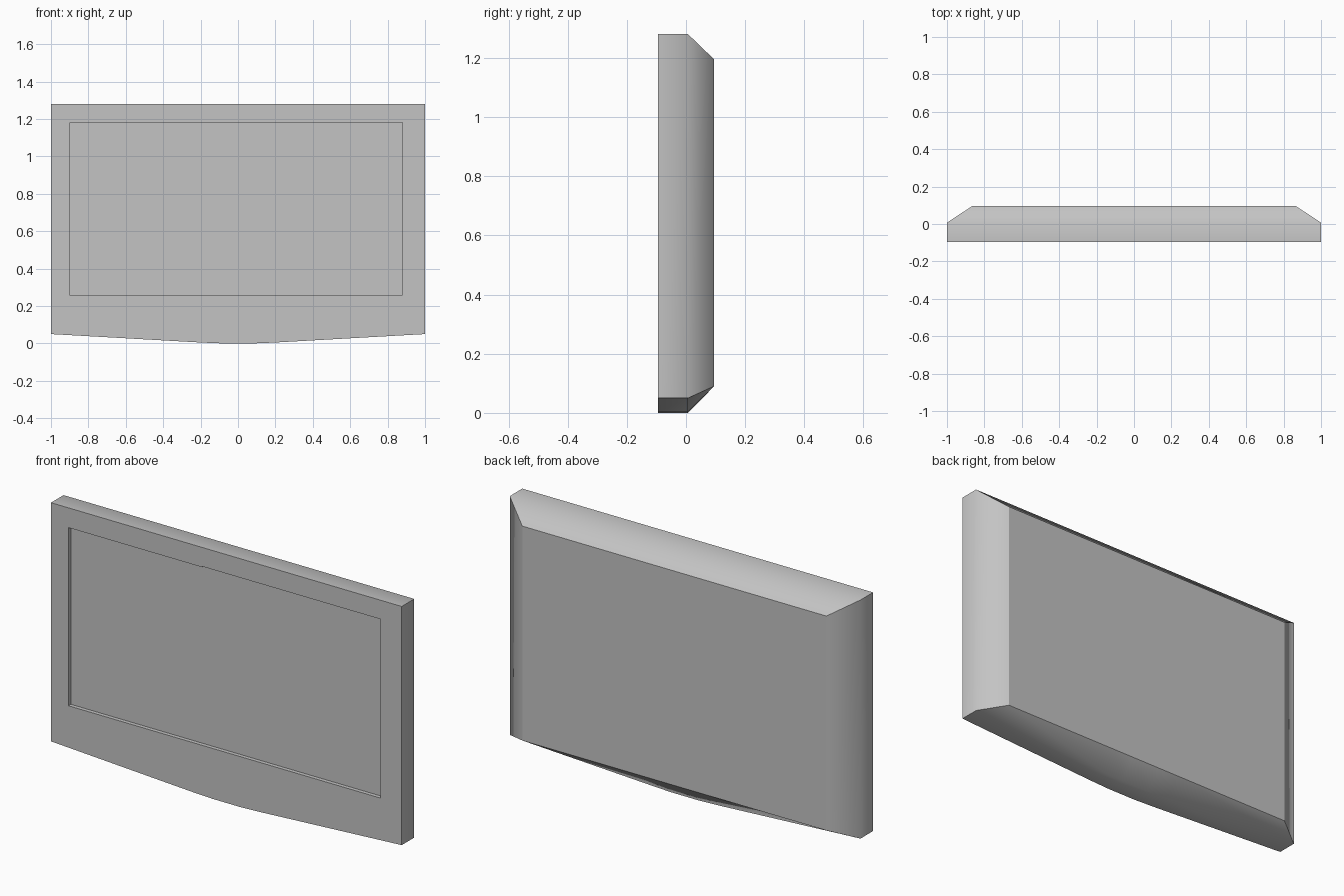
import bpy
import bmesh

cube = bpy.data.objects.get("Cube")
if cube:
    bpy.data.objects.remove(cube, do_unlink=True)

grey = bpy.data.materials.new("plain grey")
grey.use_nodes = True
colour = (0.55, 0.55, 0.55, 1)
grey.diffuse_color = colour
grey.node_tree.nodes["Principled BSDF"].inputs["Base Color"].default_value = colour

FRONT, MID, BACK, SCREEN = -0.095, 0.007, 0.095, -0.075


def finish(bm, name):
    mesh = bpy.data.meshes.new(name)
    bm.to_mesh(mesh)
    bm.free()
    mesh.materials.append(grey)
    obj = bpy.data.objects.new(name, mesh)
    bpy.context.collection.objects.link(obj)
    return obj


def ring(bm, outline, y):
    return [bm.verts.new((x, y, z)) for x, z in outline]


def bridge(bm, a, b):
    for i in range(len(a)):
        j = (i + 1) % len(a)
        bm.faces.new((a[i], a[j], b[j], b[i]))


# Outlines: bowed lower edge in front, straight rectangle behind
half = [(0.08, 0), (0.2, 0.005), (1, 0.05), (1, 1.28)]
outer = half + [(-x, z) for x, z in reversed(half)]
half_back = [(0.08, 0.09), (0.2, 0.09), (0.867, 0.09), (0.867, 1.195)]
rear = half_back + [(-x, z) for x, z in reversed(half_back)]
opening = [(-0.9, 0.26), (0.88, 0.26), (0.88, 1.182), (-0.14, 1.182),
           (-0.14, 1.178), (-0.9, 1.178)]

# Casing: sides, chamfers, back, bezel and walls of the screen recess
bm = bmesh.new()
front_ring = ring(bm, outer, FRONT)
mid_ring = ring(bm, outer, MID)
back_ring = ring(bm, rear, BACK)
bridge(bm, front_ring, mid_ring)
bridge(bm, mid_ring, back_ring)
bm.faces.new(back_ring)
rim = ring(bm, opening, FRONT)
floor = ring(bm, opening, SCREEN)
bridge(bm, rim, floor)
bm.edges.ensure_lookup_table()
loops = [e for e in bm.edges if all(abs(v.co.y - FRONT) < 1e-5 for v in e.verts)]
bmesh.ops.triangle_fill(bm, edges=loops, use_beauty=True, normal=(0, -1, 0))
bmesh.ops.recalc_face_normals(bm, faces=bm.faces[:])

# Soft roll from the sides into the chamfers, crisp edges elsewhere
for f in bm.faces:
    f.smooth = True
for e in bm.edges:
    on_mid = all(abs(v.co.y - MID) < 1e-5 for v in e.verts)
    lower_bow = all(abs(v.co.x) < 0.25 and v.co.z < 0.1 for v in e.verts)
    runs_back = abs(e.verts[0].co.y - e.verts[1].co.y) > 0.01
    e.smooth = on_mid or (lower_bow and runs_back)
finish(bm, "casing")

# Screen panel on the floor of the recess
bm = bmesh.new()
bm.faces.new(ring(bm, opening, SCREEN))
finish(bm, "screen")
